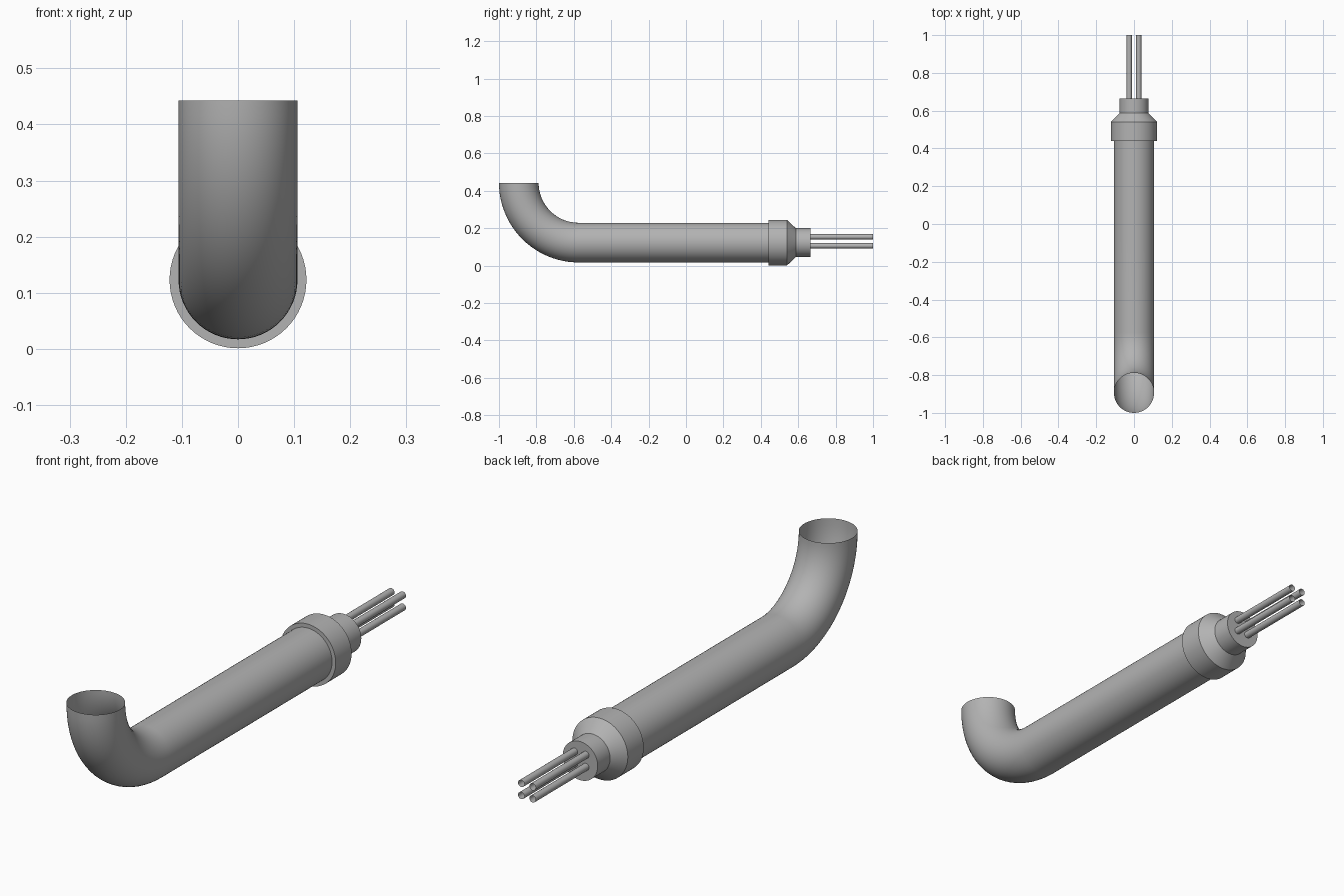
import bpy, bmesh, math
from mathutils import Vector

cube = bpy.data.objects.get("Cube")
if cube:
    bpy.data.objects.remove(cube)

grey = bpy.data.materials.new("conduit grey")
grey.use_nodes = True
colour = (0.45, 0.45, 0.45, 1)
grey.diffuse_color = colour
grey.node_tree.nodes["Principled BSDF"].inputs["Base Color"].default_value = colour

AXIS_Z = 0.123
PIPE_R = 0.106
BEND_R = 0.32
BEND_Y = -1 + PIPE_R + BEND_R


def tube(name, stations, x=0, sides=64, cap_end=False):
    """Loft circles along a path in the yz plane; station = (y, z, tilt, radius)."""
    bm = bmesh.new()
    rings = []
    for y, z, tilt, r in stations:
        up = Vector((0, math.sin(tilt), math.cos(tilt)))
        ring = []
        for i in range(sides):
            a = math.tau * i / sides
            ring.append(bm.verts.new(Vector((x, y, z)) + r * (Vector((math.cos(a), 0, 0)) + math.sin(a) * up)))
        rings.append(ring)
    for a, b in zip(rings, rings[1:]):
        for i in range(sides):
            j = (i + 1) % sides
            bm.faces.new((a[i], a[j], b[j], b[i]))
    if cap_end:
        bm.faces.new(rings[-1])
    bmesh.ops.recalc_face_normals(bm, faces=bm.faces)
    # Keep the open shells facing outwards
    f = bm.faces[0]
    if not cap_end and f.normal.dot(f.calc_center_median() - Vector((x, *stations[0][:2]))) < 0:
        bmesh.ops.reverse_faces(bm, faces=bm.faces)
    mesh = bpy.data.meshes.new(name)
    bm.to_mesh(mesh)
    bm.free()
    mesh.materials.append(grey)
    obj = bpy.data.objects.new(name, mesh)
    bpy.context.collection.objects.link(obj)
    bpy.ops.object.select_all(action='DESELECT')
    obj.select_set(True)
    bpy.context.view_layer.objects.active = obj
    bpy.ops.object.shade_smooth_by_angle(angle=math.radians(30))
    return obj


# Elbow pipe: straight run, then a quarter bend up to an open mouth
STEPS = 24
elbow = [(-0.09, AXIS_Z, 0, PIPE_R)]
for k in range(STEPS + 1):
    t = math.pi / 2 * k / STEPS
    elbow.append((BEND_Y - BEND_R * math.sin(t), AXIS_Z + BEND_R * (1 - math.cos(t)), t, PIPE_R))
tube("elbow_pipe", elbow)

# Straight pipe that runs into the collar
tube("straight_pipe", [(y, AXIS_Z, 0, PIPE_R) for y in (-0.09, 0.44)])

# Collar: flat lip, wide band, taper and narrow neck with a flat end
profile = [(0.44, PIPE_R), (0.44, 0.122), (0.54, 0.122), (0.587, 0.077), (0.665, 0.077)]
tube("collar", [(y, AXIS_Z, 0, r) for y, r in profile], cap_end=True)

# Four open wire sleeves leaving the neck
for side, sx in (("left", 1), ("right", -1)):
    for level, sz in (("upper", 1), ("lower", -1)):
        z = AXIS_Z + sz * 0.024 + 0.007
        tube(f"{level}_{side}_wire", [(y, z, 0, 0.014) for y in (0.66, 1.0)], x=sx * 0.025, sides=24)
